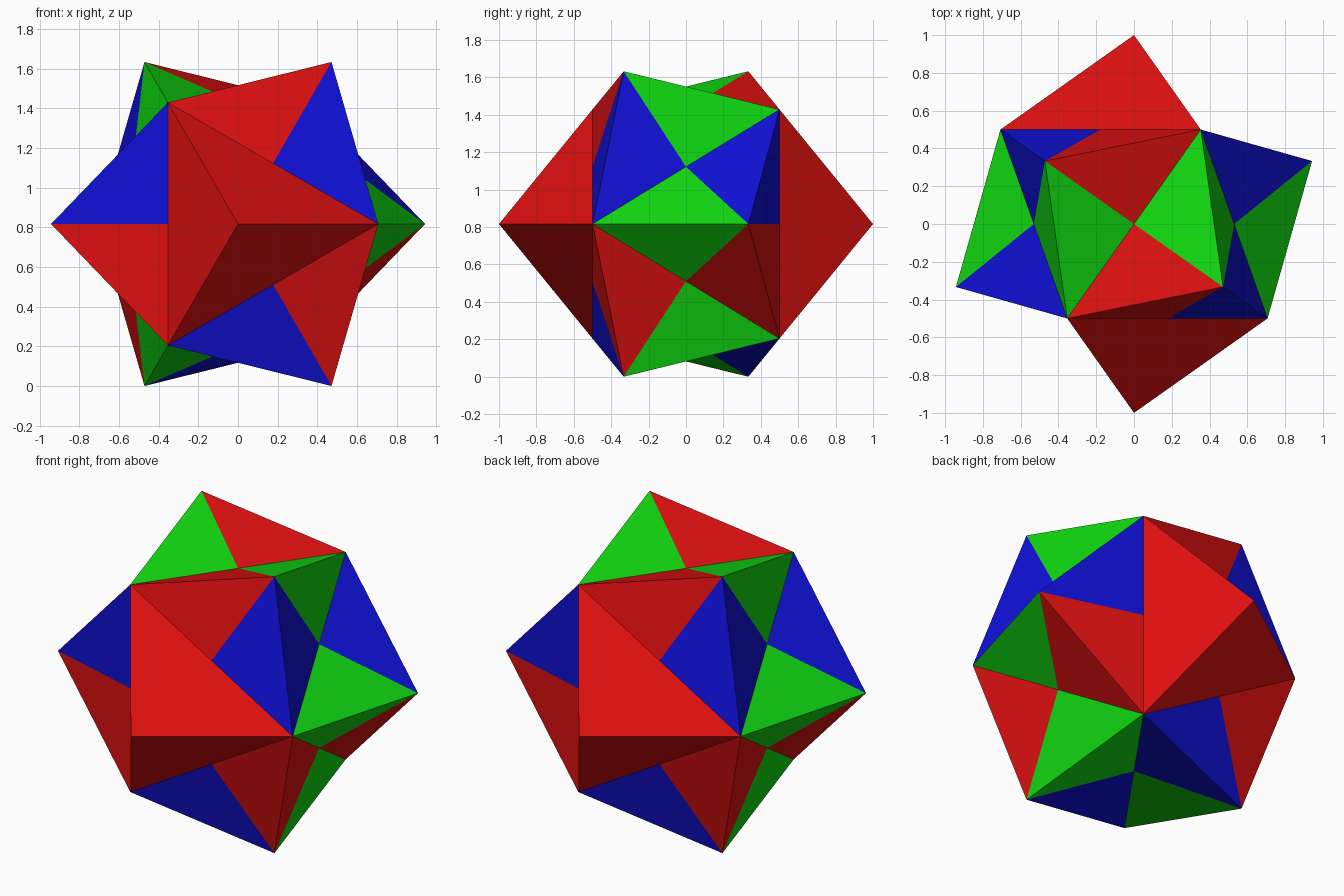
import bpy, bmesh, math
from mathutils import Vector

cube = bpy.data.objects.get("Cube")
if cube:
    bpy.data.objects.remove(cube, do_unlink=True)


def make_material(name, rgb):
    mat = bpy.data.materials.new(name)
    mat.use_nodes = True
    colour = (*rgb, 1.0)
    mat.diffuse_color = colour
    mat.node_tree.nodes["Principled BSDF"].inputs["Base Color"].default_value = colour
    return mat


materials = [make_material("red", (0.72, 0.005, 0.005)),
             make_material("green", (0.005, 0.68, 0.005)),
             make_material("blue", (0.005, 0.005, 0.68))]
RED, GREEN, BLUE = range(3)

# Three perpendicular octahedron axes, tilted so one face points to the front
AXIS_LENGTH = math.sqrt(3) / 2
ring = math.sqrt(0.5)
axes = [Vector((ring * math.cos(t), -0.5, ring * math.sin(t)))
        for t in (0, math.tau / 3, -math.tau / 3)]
centre = Vector((0, 0, math.sqrt(2 / 3)))

# Colour of each spike beside each of its three base corners
spikes = {(1, 1, 1): (RED, RED, RED),
          (1, 1, -1): (BLUE, RED, GREEN),
          (1, -1, -1): (GREEN, RED, BLUE),
          (1, -1, 1): (RED, GREEN, BLUE)}
# Half-turn about the vertical axis gives the other four spikes
for (a, b, c), (ca, cb, cc) in list(spikes.items()):
    spikes[(-a, -c, -b)] = (ca, cc, cb)

# A three-sided spike on every octahedron face, each side split in two halves
bm = bmesh.new()
for signs, colours in spikes.items():
    corners = [axis * s for axis, s in zip(axes, signs)]
    tip = sum(corners, Vector()) / 1.5
    for i in range(3):
        for j in range(3):
            if i == j:
                continue
            middle = (corners[i] + corners[j]) / 2
            points = [tip, corners[i], middle]
            normal = (points[1] - tip).cross(points[2] - tip)
            if normal.dot(tip + corners[i] + middle) < 0:
                points.reverse()
            face = bm.faces.new([bm.verts.new(p + centre) for p in points])
            face.material_index = colours[i]
bmesh.ops.remove_doubles(bm, verts=bm.verts, dist=1e-4)
bmesh.ops.recalc_face_normals(bm, faces=bm.faces)

mesh = bpy.data.meshes.new("spiked_octahedron")
bm.to_mesh(mesh)
bm.free()
for mat in materials:
    mesh.materials.append(mat)
solid = bpy.data.objects.new("spiked_octahedron", mesh)
bpy.context.collection.objects.link(solid)
